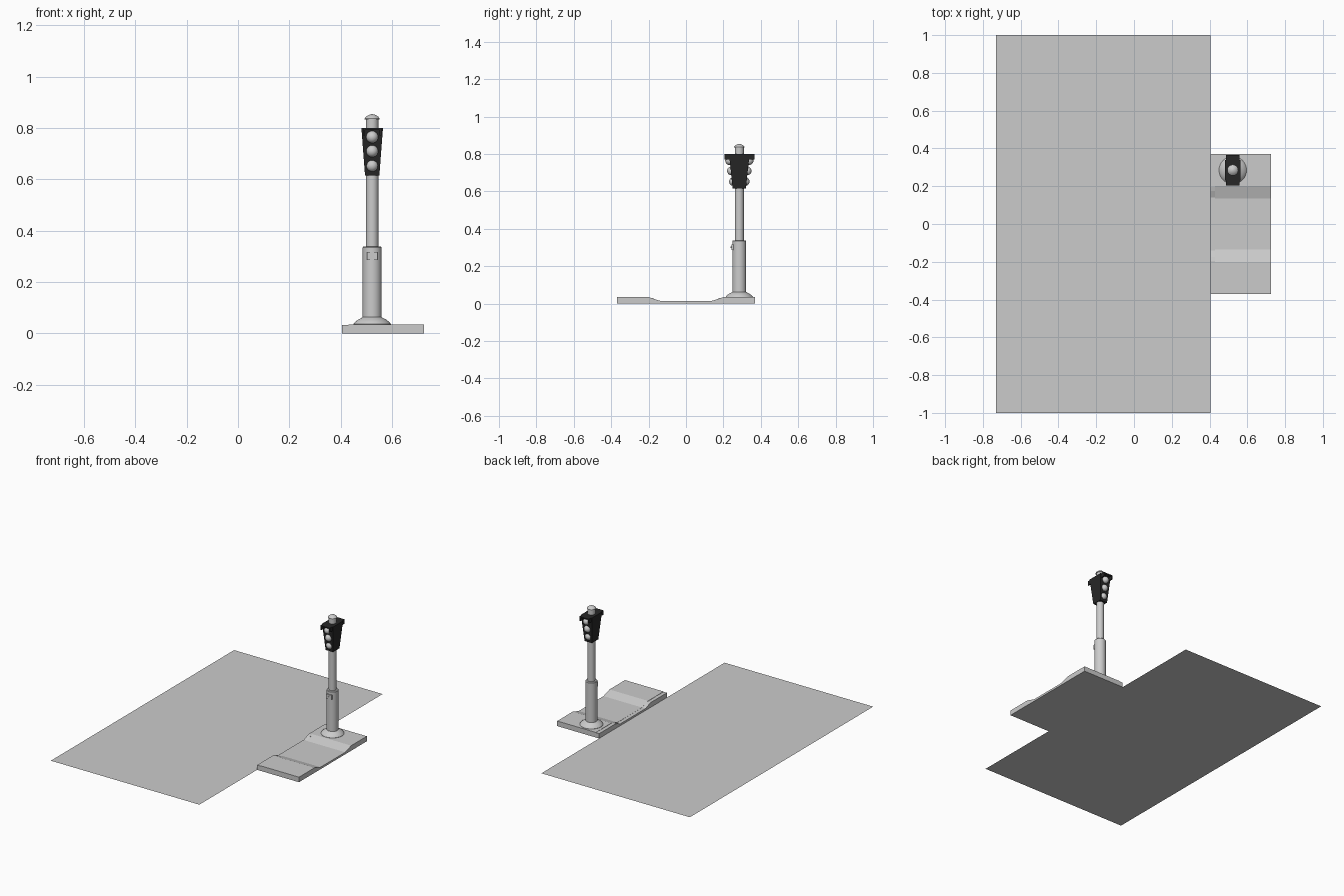
import bpy, math

if "Cube" in bpy.data.objects:
    bpy.data.objects.remove(bpy.data.objects["Cube"])

PX, PY = 0.523, 0.285  # pole axis


def mesh_obj(name, verts, faces, mat=None):
    me = bpy.data.meshes.new(name)
    me.from_pydata(verts, [], faces)
    ob = bpy.data.objects.new(name, me)
    bpy.context.collection.objects.link(ob)
    if mat:
        me.materials.append(mat)
    return ob


def smooth(ob, angle=35):
    bpy.ops.object.select_all(action='DESELECT')
    ob.select_set(True)
    bpy.context.view_layer.objects.active = ob
    bpy.ops.object.shade_smooth_by_angle(angle=math.radians(angle))


def lathe(name, profile, n=32):
    # revolve (radius, z) points, listed bottom to top, about the pole axis
    verts = [(PX + r * math.cos(2 * math.pi * i / n),
              PY + r * math.sin(2 * math.pi * i / n), z)
             for r, z in profile for i in range(n)]
    faces = [(k * n + i, k * n + (i + 1) % n, (k + 1) * n + (i + 1) % n, (k + 1) * n + i)
             for k in range(len(profile) - 1) for i in range(n)]
    faces += [tuple(range(n))[::-1], tuple(range((len(profile) - 1) * n, len(profile) * n))]
    ob = mesh_obj(name, verts, faces)
    smooth(ob)
    return ob


def frustum(name, lo, hi, z0, z1, centre=(PX, PY), mat=None):
    # tapered box: half sizes lo at z0, hi at z1
    cx, cy = centre
    verts = [(cx + sx * h[0], cy + sy * h[1], z) for h, z in ((lo, z0), (hi, z1))
             for sx, sy in ((-1, -1), (1, -1), (1, 1), (-1, 1))]
    faces = [(3, 2, 1, 0), (4, 5, 6, 7)] + [(i, (i + 1) % 4, (i + 1) % 4 + 4, i + 4) for i in range(4)]
    return mesh_obj(name, verts, faces, mat)


def strip(name, x0, x1, tops):
    # solid extruded along x from a (y, z) top outline, flat on the ground
    outline = [(tops[0][0], 0)] + tops + [(tops[-1][0], 0)]
    n = len(outline)
    verts = [(x, y, z) for x in (x0, x1) for y, z in outline]
    faces = [tuple(range(n))[::-1], tuple(range(n, 2 * n))]
    faces += [(i, (i + 1) % n, (i + 1) % n + n, i + n) for i in range(n)]
    ob = mesh_obj(name, verts, [f[::-1] for f in faces])
    return ob


black = bpy.data.materials.new("black_housing")
black.diffuse_color = (0.02, 0.02, 0.02, 1)
black.use_nodes = True
black.node_tree.nodes["Principled BSDF"].inputs["Base Color"].default_value = black.diffuse_color

# Road and pavement with a dropped kerb
mesh_obj("road", [(-0.73, -1, 0), (0.405, -1, 0), (0.405, 1, 0), (-0.73, 1, 0)], [(0, 1, 2, 3)])
strip("kerb", 0.405, 0.43, [(-0.37, 0.033), (-0.195, 0.033), (-0.175, 0.028), (-0.14, 0.013),
                            (0.14, 0.013), (0.175, 0.028), (0.195, 0.033), (0.37, 0.033)])
strip("pavement", 0.43, 0.725, [(-0.37, 0.035), (-0.2, 0.035), (-0.135, 0.014),
                                (0.135, 0.014), (0.2, 0.035), (0.37, 0.035)])

# Pole
lathe("pole_base", [(0.073, 0.03), (0.073, 0.036), (0.067, 0.044), (0.055, 0.053), (0.042, 0.06), (0.037, 0.063)])
lathe("lower_pole", [(0.037, 0.05), (0.037, 0.335), (0.034, 0.339)])
lathe("upper_pole", [(0.024, 0.33), (0.024, 0.838)])
lathe("pole_cap", [(0.029, 0.834), (0.029, 0.838), (0.023, 0.845), (0.013, 0.851), (0.003, 0.854)])

# Push button box
frustum("button_box", (0.02, 0.008), (0.02, 0.008), 0.286, 0.317, (PX, PY - 0.034))
frustum("button", (0.004, 0.004), (0.004, 0.004), 0.297, 0.305, (PX, PY - 0.043))

# Signal head
frustum("signal_housing", (0.028, 0.035), (0.042, 0.055), 0.615, 0.80, mat=black)
for side, s in (("front", -1), ("back", 1)):
    # hood over the top lamp
    frustum(side + "_hood_top", (0.036, 0.016), (0.036, 0.016), 0.793, 0.80, (PX, PY + s * 0.064), black)
    for c, t in (("left", -1), ("right", 1)):
        frustum(f"{side}_hood_{c}", (0.004, 0.016), (0.004, 0.016), 0.77, 0.80,
                (PX + t * 0.032, PY + s * 0.064), black)
    # three lamps following the sloped face
    for k, (z, d) in enumerate(((0.765, 0.052), (0.71, 0.042), (0.653, 0.031))):
        bpy.ops.mesh.primitive_uv_sphere_add(segments=24, ring_count=12, radius=0.0235,
                                             location=(PX, PY + s * d, z))
        lamp = bpy.context.object
        lamp.name = f"{side}_lamp_{k + 1}"
        smooth(lamp)
